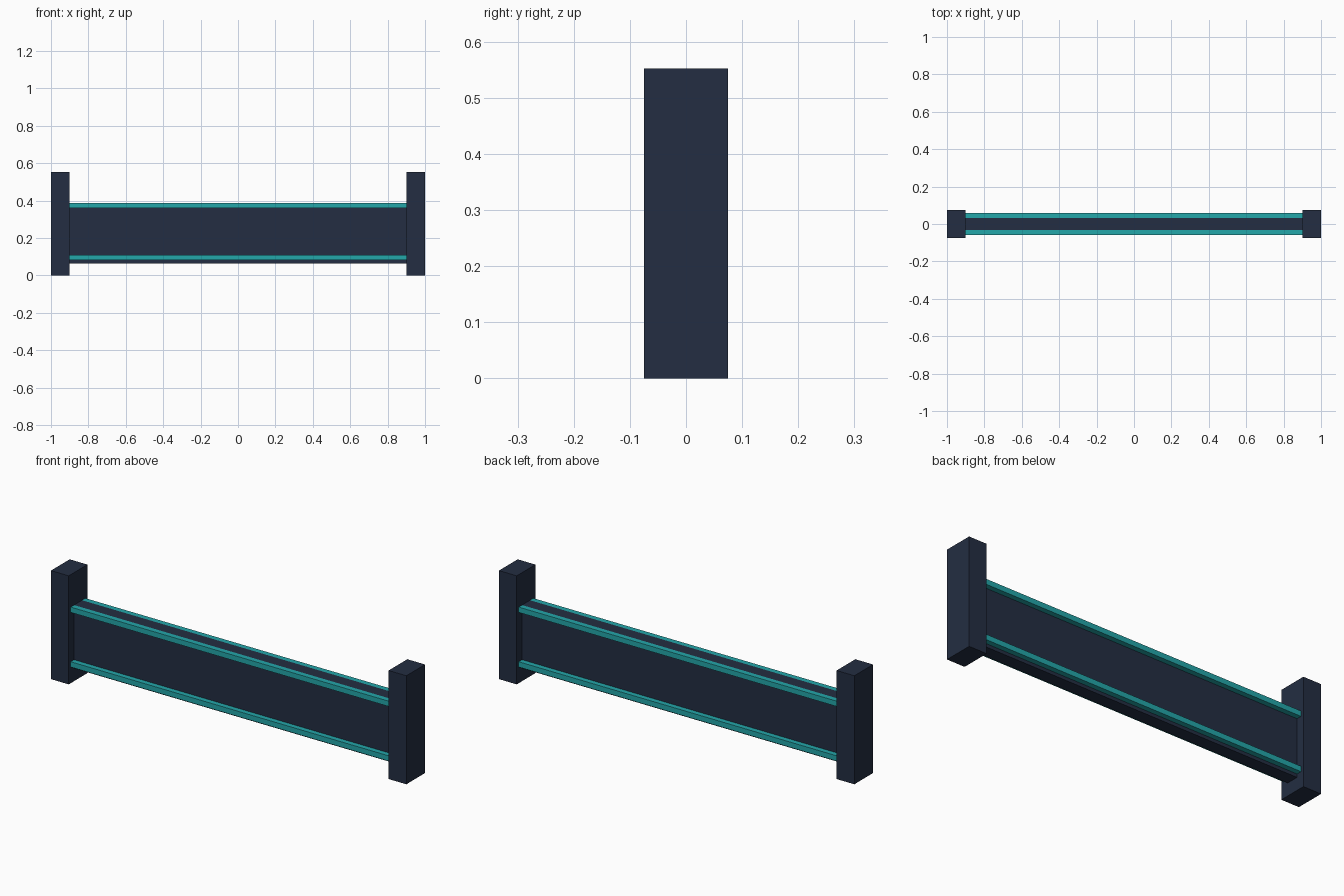
import bpy

default = bpy.data.objects.get("Cube")
if default:
    bpy.data.objects.remove(default, do_unlink=True)


def make_material(name, colour):
    mat = bpy.data.materials.new(name)
    mat.use_nodes = True
    mat.diffuse_color = colour
    mat.node_tree.nodes["Principled BSDF"].inputs["Base Color"].default_value = colour
    return mat


def box(name, low, high, mat):
    """Axis-aligned box between two corners."""
    centre = [(a + b) / 2 for a, b in zip(low, high)]
    bpy.ops.mesh.primitive_cube_add(size=1, location=centre)
    obj = bpy.context.object
    obj.name = name
    obj.scale = [b - a for a, b in zip(low, high)]
    bpy.ops.object.transform_apply(location=False, rotation=False, scale=True)
    obj.data.materials.append(mat)
    return obj


navy = make_material("dark navy", (0.0168, 0.0265, 0.054, 1))
teal = make_material("teal", (0.017, 0.385, 0.4, 1))

SPAN = 0.9      # half length between the posts
PANEL = 0.032   # half thickness of the panel
RAIL = 0.027    # rail section
TOP = 0.387     # top of the panel and upper rails

# Wall panel
box("panel", (-SPAN, -PANEL, 0.065), (SPAN, PANEL, TOP), navy)

# End posts
for side, name in ((-1, "right_post"), (1, "left_post")):
    x = sorted((side * SPAN, side))
    box(name, (x[0], -0.075, 0), (x[1], 0.075, 0.552), navy)

# Trim rails along both faces of the panel
for side, face in ((-1, "front"), (1, "back")):
    y = sorted((side * PANEL, side * (PANEL + RAIL)))
    for level, top in (("upper", TOP), ("lower", 0.109)):
        box(f"{face}_{level}_rail", (-SPAN, y[0], top - RAIL), (SPAN, y[1], top), teal)
